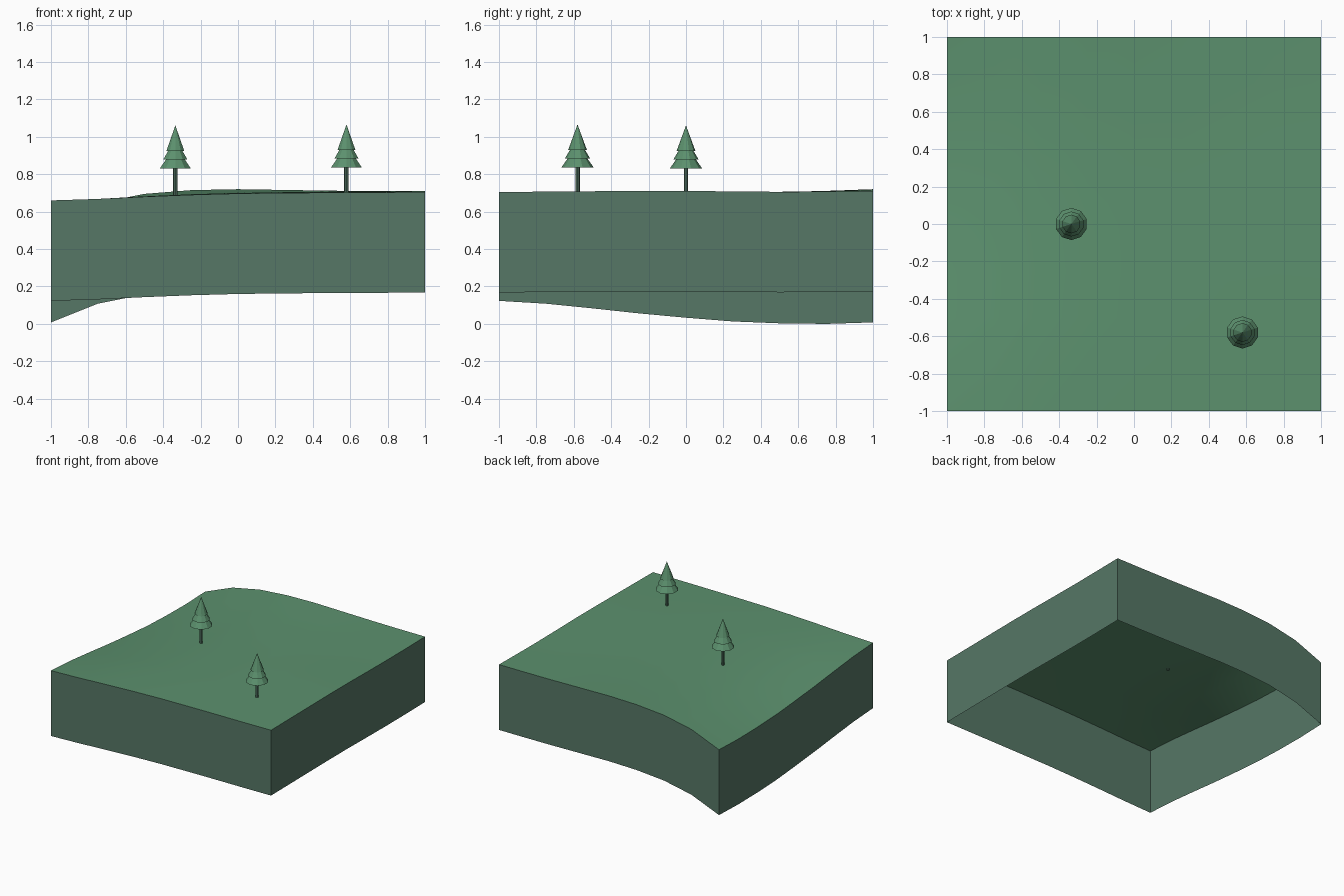
import bpy, bmesh, math

if "Cube" in bpy.data.objects:
    bpy.data.objects.remove(bpy.data.objects["Cube"])


def material(name, rgb):
    m = bpy.data.materials.new(name)
    m.use_nodes = True
    m.diffuse_color = (*rgb, 1)
    m.node_tree.nodes["Principled BSDF"].inputs["Base Color"].default_value = (*rgb, 1)
    return m


GRASS = material("grass green", (0.107, 0.283, 0.156))
SOIL = material("grey green", (0.093, 0.184, 0.133))


def finish(bm, name, mats, smooth=True):
    mesh = bpy.data.meshes.new(name)
    bm.to_mesh(mesh)
    bm.free()
    for m in mats:
        mesh.materials.append(m)
    ob = bpy.data.objects.new(name, mesh)
    bpy.context.collection.objects.link(ob)
    if smooth:
        bpy.ops.object.select_all(action="DESELECT")
        ob.select_set(True)
        bpy.context.view_layer.objects.active = ob
        bpy.ops.object.shade_smooth_by_angle(angle=math.radians(30))
    return ob


# Edge heights of the land, sampled evenly from -1 to 1
FRONT = [.66, .668, .68, .69, .697, .70, .702, .703, .705]
BACK = [.545, .645, .695, .715, .72, .716, .712, .71, .71]
LEFT = [.66, .645, .62, .593, .57, .55, .54, .537, .545]
RIGHT = [.705, .707, .709, .711, .711, .708, .706, .707, .71]
N = len(FRONT) - 1
DEPTH = 0.537


def height(i, j):
    """Blend the four edge profiles across the patch."""
    u, v = i / N, j / N
    left = LEFT[j] - (LEFT[0] * (1 - v) + LEFT[N] * v)
    right = RIGHT[j] - (RIGHT[0] * (1 - v) + RIGHT[N] * v)
    return FRONT[i] * (1 - v) + BACK[i] * v + left * (1 - u) ** 2 + right * u ** 2


# Land: a curved sheet with a skirt pulled down from its rim, open below
bm = bmesh.new()
grid = [[bm.verts.new((2 * i / N - 1, 2 * j / N - 1, height(i, j)))
         for j in range(N + 1)] for i in range(N + 1)]
for i in range(N):
    for j in range(N):
        bm.faces.new((grid[i][j], grid[i + 1][j], grid[i + 1][j + 1], grid[i][j + 1]))
rim = [e for e in bm.edges if e.is_boundary]
skirt = bmesh.ops.extrude_edge_only(bm, edges=rim)["geom"]
for g in skirt:
    if isinstance(g, bmesh.types.BMVert):
        g.co.z -= DEPTH
    elif isinstance(g, bmesh.types.BMFace):
        g.material_index = 1
bmesh.ops.recalc_face_normals(bm, faces=bm.faces)
bm.normal_update()
if sum(f.normal.z for f in bm.faces) < 0:
    bmesh.ops.reverse_faces(bm, faces=bm.faces)
finish(bm, "land", [GRASS, SOIL])


def cone(name, x, y, z0, z1, r0, r1, sides, mat):
    bm = bmesh.new()
    bmesh.ops.create_cone(bm, cap_ends=True, segments=sides,
                          radius1=r0, radius2=r1, depth=z1 - z0)
    bmesh.ops.translate(bm, verts=bm.verts, vec=(x, y, (z0 + z1) / 2))
    finish(bm, name, [mat], smooth=False)


# Trees: thin trunk and three stacked skirts of foliage
TIERS = [("lower", .132, .19, .086, .045),
         ("middle", .18, .235, .067, .034),
         ("upper", .225, .361, .05, 0)]
for tree, x, y, base in (("left_tree", -.335, 0, .70), ("right_tree", .58, -.58, .705)):
    cone(tree + "_trunk", x, y, base - .025, base + .14, .012, .012, 8, SOIL)
    for tier, z0, z1, r0, r1 in TIERS:
        cone(f"{tree}_{tier}_foliage", x, y, base + z0, base + z1, r0, r1, 10, GRASS)
